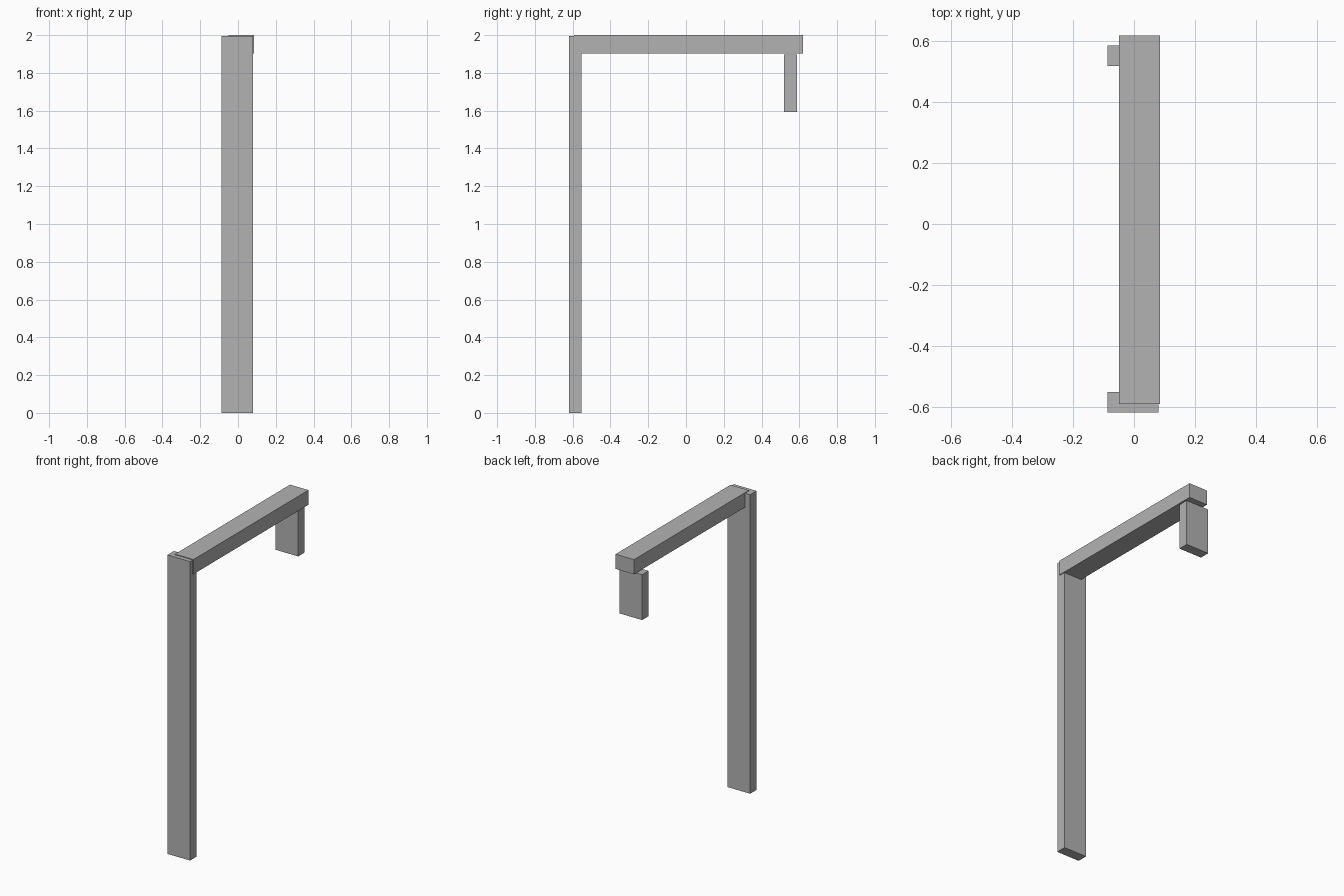
import bpy
from mathutils import Matrix, Vector
import bmesh

cube = bpy.data.objects.get("Cube")
if cube:
    bpy.data.objects.remove(cube, do_unlink=True)

# Single plain grey
GREY = (0.45, 0.45, 0.45, 1.0)
grey = bpy.data.materials.new("plain grey")
grey.use_nodes = True
grey.diffuse_color = GREY
grey.node_tree.nodes["Principled BSDF"].inputs["Base Color"].default_value = GREY


def box(name, low, high):
    """Flat-faced box between two opposite corners."""
    low, high = Vector(low), Vector(high)
    bm = bmesh.new()
    bmesh.ops.create_cube(bm, size=1.0, matrix=Matrix.Diagonal((*(high - low), 1.0)))
    mesh = bpy.data.meshes.new(name)
    bm.to_mesh(mesh)
    bm.free()
    mesh.materials.append(grey)
    obj = bpy.data.objects.new(name, mesh)
    obj.location = (low + high) / 2
    bpy.context.collection.objects.link(obj)
    return obj


# Tall front post, standing on the ground
box("front_post", (-0.087, -0.62, 0.0), (0.08, -0.552, 1.995))
# Short rear post, ending just under the beam
box("rear_short_post", (-0.087, 0.52, 1.594), (0.08, 0.587, 1.897))
# Horizontal beam, set slightly to one side of the posts
box("top_beam", (-0.05, -0.592, 1.902), (0.086, 0.62, 2.0))
